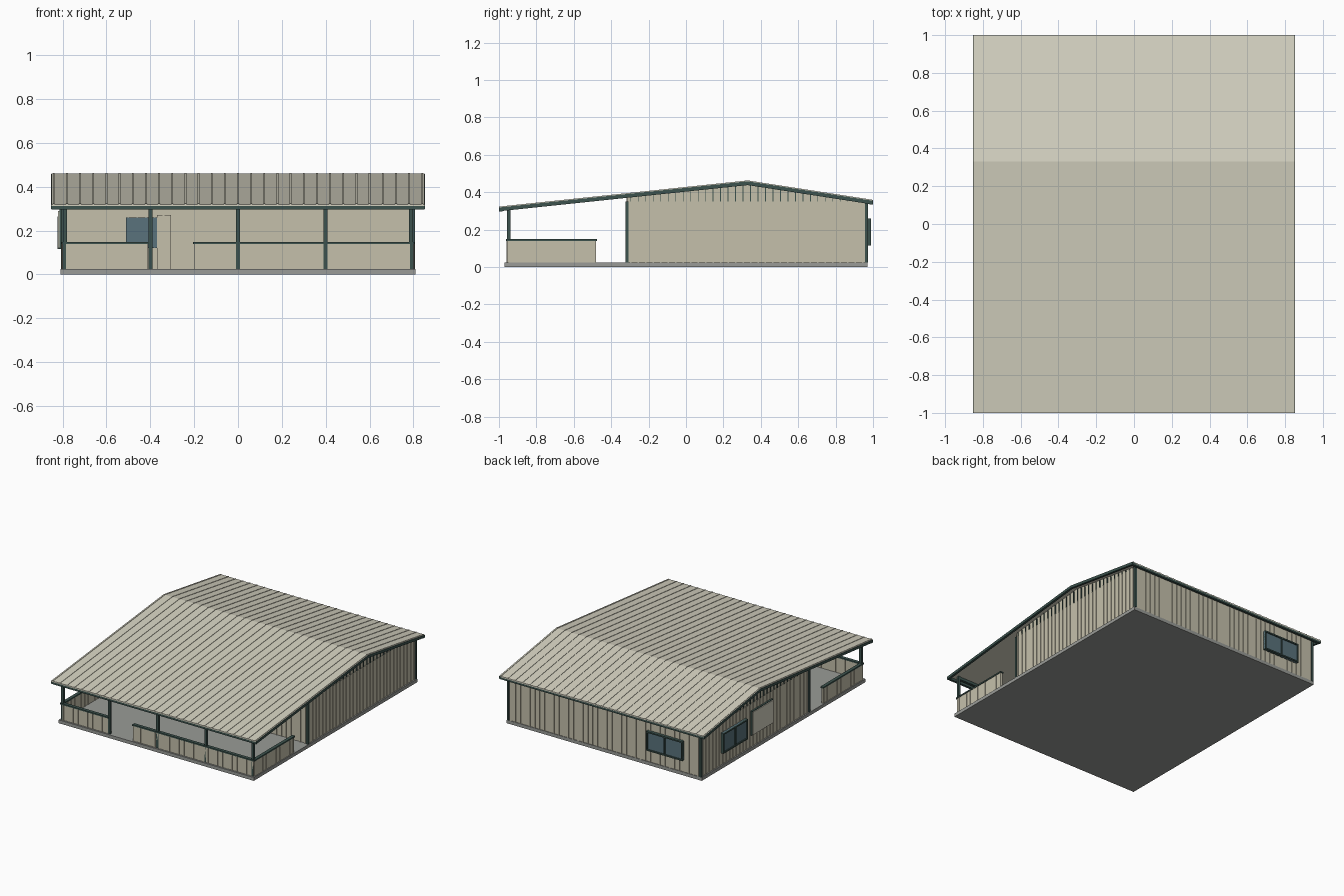
import bpy, bmesh

if "Cube" in bpy.data.objects:
    bpy.data.objects.remove(bpy.data.objects["Cube"])


def material(name, rgb):
    m = bpy.data.materials.new(name)
    m.diffuse_color = (*rgb, 1)
    m.use_nodes = True
    m.node_tree.nodes["Principled BSDF"].inputs["Base Color"].default_value = m.diffuse_color
    return m


CREAM = material("cream_cladding", (0.56, 0.53, 0.41))
ROOF = material("roof_sheet", (0.66, 0.64, 0.53))
GREEN = material("dark_trim", (0.045, 0.085, 0.075))
GLASS = material("window_glass", (0.10, 0.17, 0.20))
STONE = material("concrete", (0.32, 0.33, 0.31))


def finish(name, bm, mat):
    bmesh.ops.recalc_face_normals(bm, faces=bm.faces)
    me = bpy.data.meshes.new(name)
    bm.to_mesh(me)
    bm.free()
    ob = bpy.data.objects.new(name, me)
    bpy.context.collection.objects.link(ob)
    me.materials.append(mat)
    return ob


def prism(bm, profile, x0, x1):
    """Extrude a (y, z) profile along x."""
    a = [bm.verts.new((x0, y, z)) for y, z in profile]
    b = [bm.verts.new((x1, y, z)) for y, z in profile]
    n = len(profile)
    bm.faces.new(a)
    bm.faces.new(b[::-1])
    for i in range(n):
        bm.faces.new((a[i], a[(i + 1) % n], b[(i + 1) % n], b[i]))


def add_box(bm, x0, x1, y0, y1, z0, z1):
    prism(bm, [(y0, z0), (y1, z0), (y1, z1), (y0, z1)], x0, x1)


def boxes(name, mat, items):
    bm = bmesh.new()
    for it in items:
        add_box(bm, *it)
    return finish(name, bm, mat)


RIDGE_Y = 0.33


def roof_z(y):
    """Height of the roof's top surface."""
    if y < RIDGE_Y:
        return 0.32 + (y + 1) / (RIDGE_Y + 1) * 0.14
    return 0.46 - (y - RIDGE_Y) / (1 - RIDGE_Y) * 0.104


def roof_band(bm, top, bottom, x0, x1, y0=-1.0, y1=1.0):
    ys = [y0, RIDGE_Y, y1]
    prism(bm, [(y, roof_z(y) + top) for y in ys]
          + [(y, roof_z(y) + bottom) for y in reversed(ys)], x0, x1)


# Slab
boxes("floor_slab", STONE, [(-0.81, 0.81, -0.97, 0.97, 0, 0.025)])

# House body and gable tops
FRONT, BACK, SIDE, PLATE = -0.315, 0.965, 0.80, 0.35
boxes("house_walls", CREAM, [(-SIDE, SIDE, FRONT, BACK, 0.025, PLATE)])
bm = bmesh.new()
prism(bm, [(FRONT, PLATE), (BACK, PLATE), (BACK, roof_z(BACK) - 0.01),
           (RIDGE_Y, 0.45), (FRONT, roof_z(FRONT) - 0.01)], -0.797, 0.797)
finish("gable_walls", bm, CREAM)

# Vertical cladding ribs on all walls
ribs, gable_ribs = [], []
W, D = 0.004, 0.004
for i in range(32):
    y = FRONT + 0.02 + i * 0.04
    for s in (-1, 1):
        x0, x1 = sorted((s * SIDE, s * (SIDE + D)))
        ribs.append((x0, x1, y - W, y + W, 0.025, PLATE))
        if roof_z(y) - 0.02 > PLATE:
            gable_ribs.append((x0 - 0.003, x1, y - W / 2, y + W / 2, PLATE, roof_z(y) - 0.015))
for i in range(40):
    x = -0.78 + i * 0.04
    ribs.append((x - W, x + W, BACK, BACK + D, 0.025, PLATE))
    ribs.append((x - W, x + W, FRONT - D, FRONT, 0.025, 0.375))
boxes("wall_ribs", CREAM, ribs)
boxes("gable_ribs", GREEN, gable_ribs)

# Corner trims
boxes("corner_trim", GREEN,
      [(s * 0.799 - 0.008, s * 0.799 + 0.008, y - 0.008, y + 0.008, 0.025, PLATE)
       for s in (-1, 1) for y in (FRONT, BACK)])

# Roof sheet with ribs running down both slopes
bm = bmesh.new()
roof_band(bm, 0, -0.009, -0.85, 0.85)
finish("roof_sheet", bm, ROOF)
bm = bmesh.new()
for i in range(29):
    x = -0.84 + i * 0.06
    roof_band(bm, 0.003, -0.002, x - 0.004, x + 0.004)
finish("roof_ribs", bm, ROOF)

# Barge boards on the gables, gutters on the eaves
bm = bmesh.new()
for s in (-1, 1):
    x0, x1 = sorted((s * 0.835, s * 0.852))
    roof_band(bm, -0.002, -0.022, x0, x1)
finish("barge_boards", bm, GREEN)
boxes("eave_gutters", GREEN, [(-0.85, 0.85, -1, -0.982, 0.296, 0.313),
                              (-0.85, 0.85, 0.982, 1, 0.333, 0.35)])

# Porch posts and beam
boxes("porch_posts", GREEN,
      [(x - 0.009, x + 0.009, -0.957, -0.939, 0.025, 0.318)
       for x in (-0.79, -0.4, 0, 0.4, 0.79)])
boxes("porch_beam", GREEN, [(-0.80, 0.80, -0.957, -0.939, 0.295, 0.315)])

# Porch half walls, ribs and capping rails
runs = [(-0.80, -0.41, -0.957, -0.942), (-0.20, 0.80, -0.957, -0.942),
        (-0.803, -0.788, -0.95, -0.48), (0.788, 0.803, -0.95, -0.48)]
boxes("porch_half_walls", CREAM, [(*r, 0.025, 0.14) for r in runs])
boxes("porch_rails", GREEN,
      [(a - 0.005, b + 0.005, c - 0.005, d + 0.005, 0.139, 0.149) for a, b, c, d in runs])
low = []
for i in range(40):
    x = -0.78 + i * 0.04
    if not -0.415 < x < -0.195:
        low.append((x - W, x + W, -0.96, -0.94, 0.025, 0.139))
for i in range(12):
    y = -0.93 + i * 0.04
    for s in (-1, 1):
        low.append((s * 0.7955 - 0.01, s * 0.7955 + 0.01, y - W, y + W, 0.025, 0.139))
boxes("porch_wall_ribs", CREAM, low)


# Windows: frame bars around two panes
def window(name, a, b, z0, z1, place):
    t = 0.010
    mid = (a + b) / 2
    bars = [(a, b, z0, z0 + t), (a, b, z1 - t, z1), (a, a + t, z0, z1),
            (b - t, b, z0, z1), (mid - t / 2, mid + t / 2, z0, z1)]
    boxes(name + "_frame", GREEN, [place(*q, 0.018) for q in bars])
    boxes(name + "_glass", GLASS, [place(a, b, z0, z1, 0.010)])


window("back_window", -0.66, -0.36, 0.115, 0.26,
       lambda a, b, z0, z1, d: (a, b, BACK, BACK + d + 0.006, z0, z1))
window("left_window", 0.44, 0.73, 0.115, 0.265,
       lambda a, b, z0, z1, d: (-SIDE - d - 0.006, -SIDE, a, b, z0, z1))
boxes("front_window_glass", GLASS, [(-0.51, -0.37, FRONT - 0.008, FRONT, 0.12, 0.26)])

# Front door
boxes("front_door", CREAM, [(-0.37, -0.305, FRONT - 0.007, FRONT, 0.025, 0.27)])

# Plain panel on the left wall
boxes("left_panel", ROOF, [(-0.82, -SIDE, 0.135, 0.375, 0.12, 0.29)])
boxes("left_panel_frame", GREEN, [(-0.814, -SIDE, 0.13, 0.38, 0.115, 0.295)])
